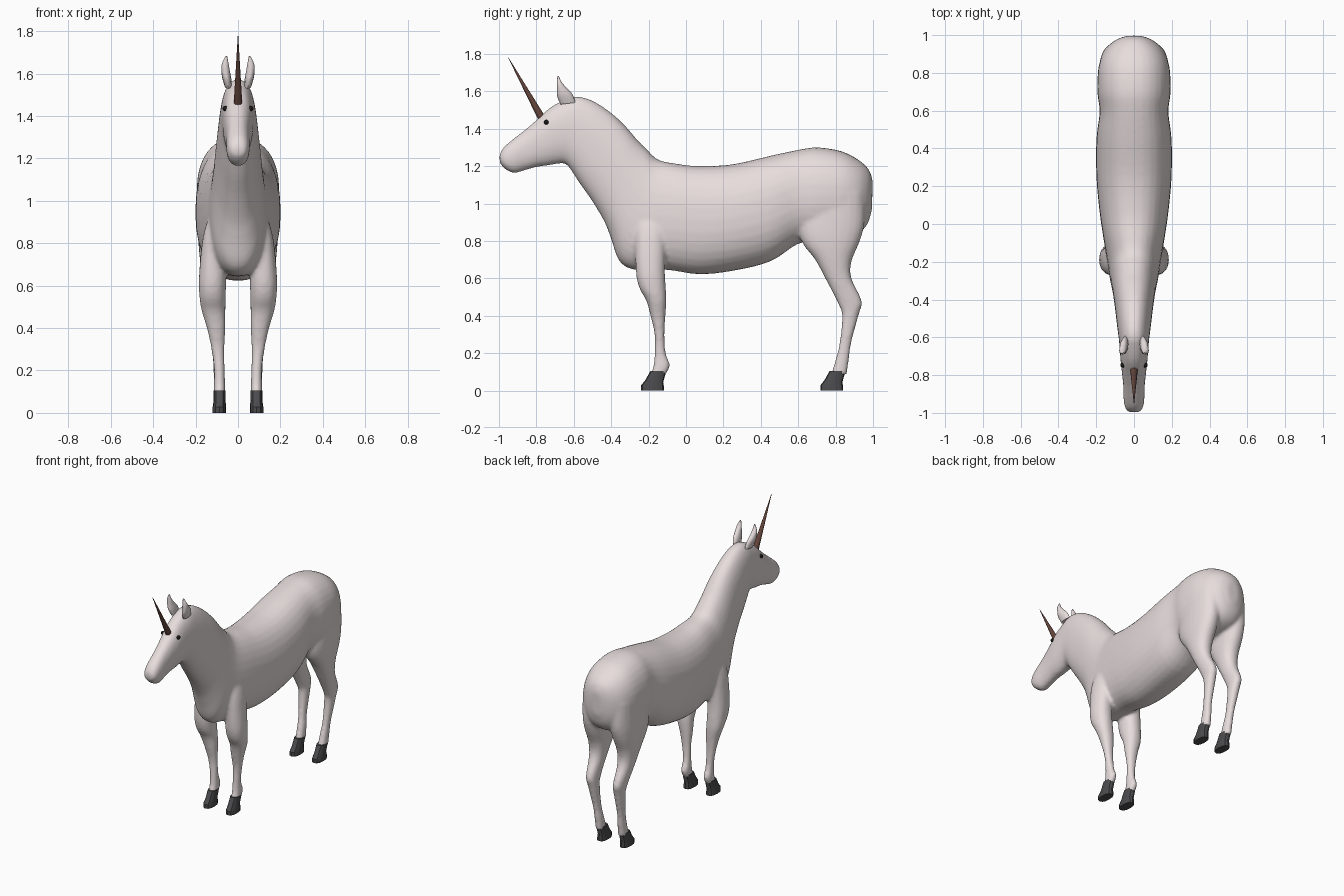
import bpy, bmesh, math
from mathutils import Vector

if "Cube" in bpy.data.objects:
    bpy.data.objects.remove(bpy.data.objects["Cube"])


def material(name, rgb):
    m = bpy.data.materials.new(name)
    m.diffuse_color = (*rgb, 1)
    m.use_nodes = True
    m.node_tree.nodes["Principled BSDF"].inputs["Base Color"].default_value = m.diffuse_color
    return m


COAT = material("coat", (0.80, 0.72, 0.72))
HOOF = material("hoof", (0.07, 0.07, 0.075))
HORN = material("horn", (0.13, 0.06, 0.045))
EYE = material("eye", (0.01, 0.01, 0.01))


def catmull(a, b, c, d, t):
    return [0.5 * (2 * q + (r - p) * t + (2 * p - 5 * q + 4 * r - s) * t * t
                   + (3 * q - p - 3 * r + s) * t ** 3) for p, q, r, s in zip(a, b, c, d)]


def loft(name, secs, mat, side=1, steps=4, n=24, power=1.0, angle=60):
    """Skin oval rings; a section is (y1, z1, y2, z2, centre x, half width)."""
    rows = []
    for i in range(len(secs) - 1):
        a, d = secs[max(i - 1, 0)], secs[min(i + 2, len(secs) - 1)]
        rows += [catmull(a, secs[i], secs[i + 1], d, k / steps) if steps > 1 else secs[i]
                 for k in range(steps)]
    rows.append(secs[-1])
    bm = bmesh.new()
    rings = []
    for y1, z1, y2, z2, x, w in rows:
        ring = []
        for k in range(n):
            t = 2 * math.pi * k / n
            c, s = (math.copysign(abs(f) ** power, f) for f in (math.cos(t), math.sin(t)))
            ring.append(bm.verts.new((side * (x + w * s), (y1 + y2) / 2 + c * (y1 - y2) / 2,
                                      (z1 + z2) / 2 + c * (z1 - z2) / 2)))
        rings.append(ring)
    for r, q in zip(rings, rings[1:]):
        for k in range(n):
            bm.faces.new((r[k], r[(k + 1) % n], q[(k + 1) % n], q[k]))
    bm.faces.new(rings[0])
    bm.faces.new(rings[-1])
    return finish(name, bm, mat, angle)


def finish(name, bm, mat, angle=60):
    bmesh.ops.recalc_face_normals(bm, faces=bm.faces)
    me = bpy.data.meshes.new(name)
    bm.to_mesh(me)
    bm.free()
    me.materials.append(mat)
    ob = bpy.data.objects.new(name, me)
    bpy.context.collection.objects.link(ob)
    select([ob])
    bpy.ops.object.shade_smooth_by_angle(angle=math.radians(angle))
    return ob


def select(obs):
    bpy.ops.object.select_all(action='DESELECT')
    for o in obs:
        o.select_set(True)
    bpy.context.view_layer.objects.active = obs[0]


# Trunk, neck and head: back point, belly point, half width
trunk = [(.997, 1.13, .995, .97, .04), (.975, 1.185, .97, .89, .10), (.92, 1.235, .92, .84, .155),
         (.83, 1.28, .83, .81, .188), (.70, 1.30, .70, .79, .194), (.59, 1.285, .60, .785, .182),
         (.45, 1.255, .45, .69, .199), (.25, 1.21, .25, .64, .199), (.07, 1.20, .07, .622, .183),
         (-.05, 1.213, -.10, .645, .162), (-.15, 1.235, -.27, .645, .14),
         (-.21, 1.29, -.355, .69, .128), (-.26, 1.34, -.40, .81, .118), (-.32, 1.41, -.435, .90, .11),
         (-.40, 1.485, -.50, 1.01, .10), (-.50, 1.55, -.57, 1.11, .09), (-.59, 1.573, -.635, 1.205, .08),
         (-.66, 1.55, -.68, 1.213, .075), (-.73, 1.51, -.74, 1.203, .07), (-.79, 1.455, -.80, 1.195, .063),
         (-.86, 1.395, -.87, 1.175, .056), (-.93, 1.34, -.92, 1.163, .055),
         (-.975, 1.30, -.965, 1.183, .048), (-.998, 1.26, -.995, 1.215, .03)]
parts = [loft("body", [(*s[:4], 0, s[4]) for s in trunk], COAT, n=32, power=.88)]

# Legs: front point, back point, centre x, half width
front = [(-.25, .92, -.12, .92, .105, .035), (-.27, .82, -.11, .82, .115, .052),
         (-.268, .64, -.113, .65, .12, .064), (-.25, .55, -.108, .55, .12, .062),
         (-.212, .48, -.105, .48, .115, .056), (-.19, .40, -.11, .40, .103, .044),
         (-.168, .30, -.115, .30, .095, .031), (-.168, .20, -.108, .20, .088, .025),
         (-.175, .135, -.085, .135, .087, .027), (-.188, .085, -.108, .085, .087, .027)]
hind = [(.64, 1.06, .955, 1.06, .10, .085), (.605, .88, .955, .90, .105, .083),
        (.625, .785, .93, .80, .108, .078), (.69, .70, .885, .69, .11, .066),
        (.755, .58, .885, .60, .11, .05), (.82, .45, .94, .48, .105, .036),
        (.835, .39, .925, .41, .10, .033), (.82, .25, .885, .26, .094, .025),
        (.80, .17, .872, .17, .089, .026), (.775, .085, .86, .085, .087, .028)]
for side in (1, -1):
    parts += [loft("front_leg", front, COAT, side, power=.9), loft("hind_leg", hind, COAT, side, power=.9)]

# Fuse the trunk and legs into one smooth skin
select(parts)
bpy.ops.object.join()
body = bpy.context.object
rm = body.modifiers.new("fuse", 'REMESH')
rm.mode, rm.voxel_size, rm.use_smooth_shade = 'VOXEL', .011, True
sm = body.modifiers.new("soften", 'SMOOTH')
sm.factor, sm.iterations = .5, 6
for m in ("fuse", "soften"):
    bpy.ops.object.modifier_apply(modifier=m)

# Hooves, ears and eyes on both sides
hoof = [(-.19, .105, -.105, .105, .087, .029), (-.218, .055, -.122, .045, .087, .029),
        (-.24, .028, -.118, .022, .088, .032), (-.24, 0, -.118, 0, .088, .032)]
ear = [(-.67, 1.53, -.59, 1.54, .045, .016), (-.688, 1.57, -.608, 1.585, .053, .021),
       (-.69, 1.60, -.64, 1.62, .058, .02), (-.69, 1.64, -.665, 1.65, .06, .016),
       (-.688, 1.68, -.68, 1.682, .055, .004)]
for side, tag in ((1, "left"), (-1, "right")):
    for where, dy in (("front", 0), ("hind", .958)):
        loft(f"{where}_hoof_{tag}", [(s[0] + dy, s[1], s[2] + dy, *s[3:]) for s in hoof],
             HOOF, side, steps=1, n=12, power=.8, angle=30)
    loft(f"ear_{tag}", ear, COAT, side, n=12)
    bm = bmesh.new()
    bmesh.ops.create_uvsphere(bm, u_segments=12, v_segments=8, radius=.013)
    bmesh.ops.translate(bm, verts=bm.verts, vec=(side * .06, -.747, 1.435))
    finish(f"eye_{tag}", bm, EYE)

# Horn
base, tip = Vector((0, -.765, 1.445)), Vector((0, -.95, 1.78))
bm = bmesh.new()
bmesh.ops.create_cone(bm, cap_ends=True, segments=12, radius1=.021, radius2=.001, depth=(tip - base).length)
bmesh.ops.rotate(bm, verts=bm.verts, matrix=(tip - base).to_track_quat('Z', 'Y').to_matrix())
bmesh.ops.translate(bm, verts=bm.verts, vec=(base + tip) / 2)
finish("horn", bm, HORN)
